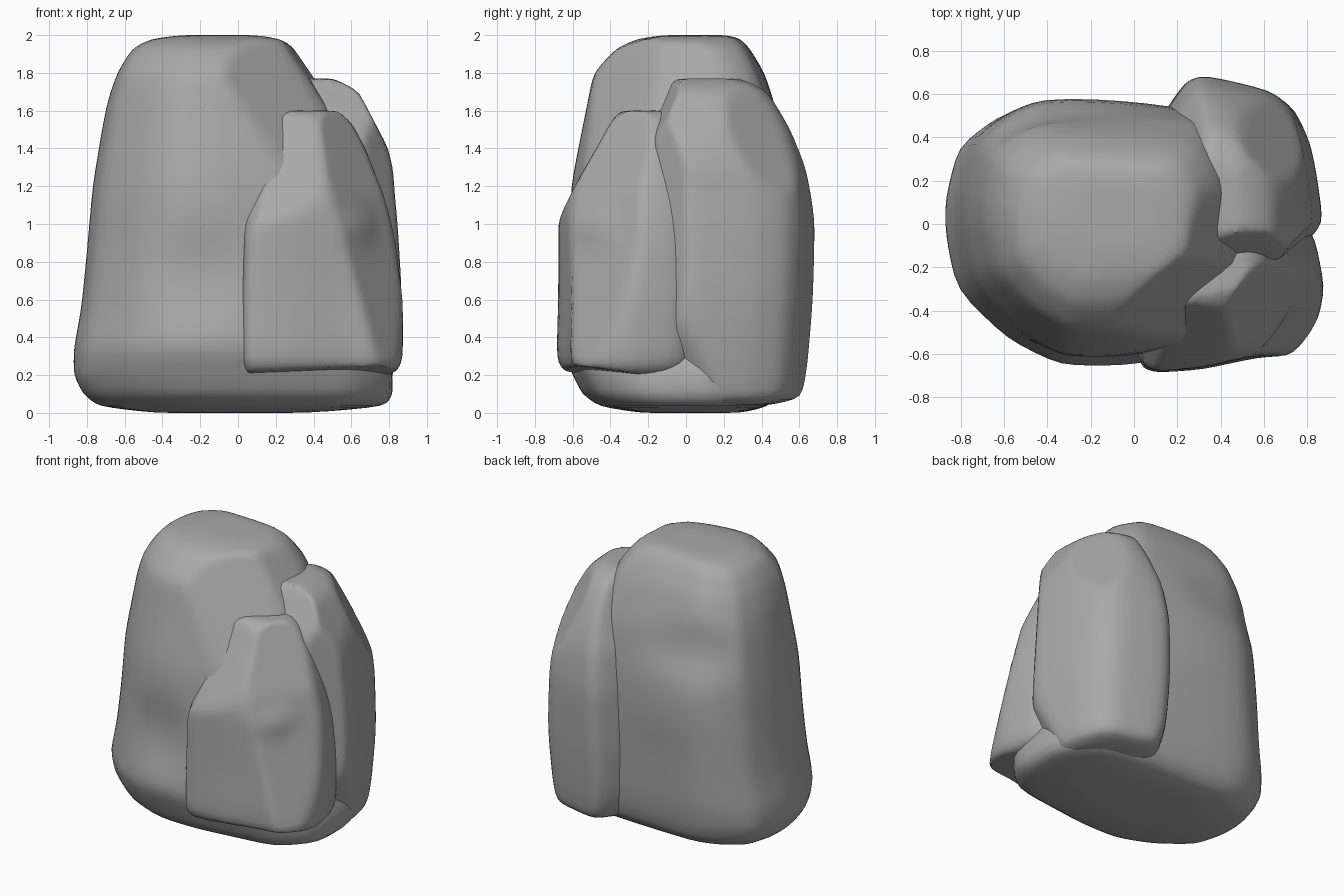
import bpy, bmesh
from mathutils import Vector

cube = bpy.data.objects.get("Cube")
if cube:
    bpy.data.objects.remove(cube, do_unlink=True)

stone = bpy.data.materials.new("grey stone")
stone.use_nodes = True
stone.diffuse_color = (0.4, 0.4, 0.4, 1)
stone.node_tree.nodes["Principled BSDF"].inputs["Base Color"].default_value = (0.4, 0.4, 0.4, 1)


def loft(name, outline, levels, cuts=(), dents=()):
    """Stretch one plan outline into a box (x0, x1, y0, y1) per level, then chisel it."""
    bm = bmesh.new()
    rings = []
    for z, x0, x1, y0, y1 in levels:
        rings.append([bm.verts.new((x0 + (x1 - x0) * (u + 1) / 2,
                                    y0 + (y1 - y0) * (v + 1) / 2, z)) for u, v in outline])
    n = len(outline)
    for low, high in zip(rings, rings[1:]):
        for i in range(n):
            j = (i + 1) % n
            bm.faces.new((low[i], low[j], high[j], high[i]))
    # Close the ends with a fan round a middle vertex
    for ring in (rings[0], rings[-1]):
        mid = bm.verts.new(sum((v.co for v in ring), Vector()) / n)
        for i in range(n):
            bm.faces.new((ring[i], ring[(i + 1) % n], mid))
    bmesh.ops.recalc_face_normals(bm, faces=bm.faces)
    bmesh.ops.subdivide_edges(bm, edges=bm.edges, cuts=3, use_grid_fill=True)

    def soften(times, factor=0.5):
        for _ in range(times):
            bmesh.ops.smooth_vert(bm, verts=bm.verts, factor=factor,
                                  use_axis_x=True, use_axis_y=True, use_axis_z=True)

    soften(3)
    # Flat chiselled facets: push everything outside a plane back onto it
    for point, normal in cuts:
        direction = Vector(normal).normalized()
        for v in bm.verts:
            v.co -= direction * max(0, (v.co - Vector(point)).dot(direction))
    # Shallow hollows and swellings
    for centre, radius, push in dents:
        for v in bm.verts:
            d = v.co - Vector(centre)
            fall = max(0, 1 - sum((d[k] / radius[k]) ** 2 for k in range(3)))
            v.co += Vector(push) * fall ** 2
    soften(1)
    mesh = bpy.data.meshes.new(name)
    bm.to_mesh(mesh)
    bm.free()
    mesh.materials.append(stone)
    obj = bpy.data.objects.new(name, mesh)
    bpy.context.collection.objects.link(obj)
    bpy.ops.object.select_all(action="DESELECT")
    obj.select_set(True)
    bpy.context.view_layer.objects.active = obj
    bpy.ops.object.shade_smooth_by_angle(angle=0.7)


# Tall main boulder
loft("main_boulder",
     [(-1, .28), (-1, 0), (-.94, -.42), (-.65, -.8), (-.35, -1), (0, -1), (.3, -.94), (.75, -.85),
      (1, -.4), (1, .4), (.75, .9), (.2, .97), (-.5, 1), (-.72, .9), (-.93, .68)],
     [(0, -.45, .4, -.25, .3), (.035, -.74, .78, -.46, .44), (.1, -.82, .82, -.55, .5),
      (.2, -.87, .82, -.6, .53), (.34, -.87, .76, -.66, .55), (.55, -.83, .7, -.64, .56),
      (.85, -.8, .66, -.62, .57), (1.2, -.77, .6, -.61, .56), (1.5, -.72, .52, -.55, .52),
      (1.65, -.69, .48, -.52, .47), (1.8, -.64, .42, -.49, .42), (1.93, -.56, .32, -.37, .34),
      (1.98, -.46, .22, -.26, .29), (2.0, -.3, .1, -.12, .22)],
     cuts=[((-.13, -.47, 1.88), (.165, -.215, .125)),
           ((-.64, -.44, 1.6), (-.7, -.65, .3)),
           ((-.62, .44, 1.7), (-.6, .6, .3)),
           ((0, .4, 1.8), (.1, .8, .4)),
           ((.34, 0, 1.84), (.75, -.1, .5))],
     dents=[((-.2, -.64, .72), (.35, .4, .35), (0, .04, 0)),
            ((-.45, .54, 1.45), (.5, .3, .25), (.01, -.04, 0)),
            ((-.2, .56, 1.05), (.5, .3, .4), (0, .02, 0))])

# Slab leaning on the back left corner
loft("back_slab",
     [(-1, -1), (.2, -1), (.75, -.95), (.93, -.78), (1, -.5), (.92, 0), (.85, .3), (.68, .64),
      (.4, .84), (-.4, 1), (-.62, .94), (-.95, .5), (-1, -.2)],
     [(.04, .26, .74, 0, .45), (.08, .16, .82, -.16, .62), (.25, .1, .85, -.18, .65),
      (.6, .08, .875, -.18, .68), (1.0, .1, .85, -.18, .69), (1.15, .12, .835, -.18, .67),
      (1.3, .14, .825, -.18, .64), (1.5, .2, .77, -.18, .56), (1.7, .25, .65, -.15, .44),
      (1.77, .3, .51, -.06, .3)],
     cuts=[((.78, .22, 1.43), (.137, .11, .083)),
           ((.77, .1, 1.45), (.8, .0, .42)),
           ((.5, -.1, 1.65), (.2, -.8, .45)),
           ((.84, .15, .22), (.75, -.45, -.35)),
           ((.8, -.06, .8), (.75, -.65, .05))])

# Slab standing against the front left, narrower above its shoulder
loft("front_slab",
     [(-1, -.4), (-.96, -.92), (-.8, -1), (-.3, -.96), (.3, -.8), (.7, -.78), (.93, -.4),
      (1, .1), (.9, .7), (.75, 1), (0, 1), (-1, 1)],
     [(.19, .1, .72, -.54, -.1), (.21, .03, .84, -.64, -.02), (.28, .01, .88, -.69, .03),
      (.6, .01, .88, -.68, .04), (.9, .02, .85, -.68, .04), (1.08, .03, .81, -.68, .03),
      (1.25, .08, .75, -.62, .01), (1.4, .14, .69, -.53, -.02), (1.54, .2, .61, -.43, -.06),
      (1.6, .25, .53, -.34, -.1)],
     cuts=[((.15, -.65, 1.06), (-.05, -.75, .42)),
           ((.58, -.58, .9), (.72, -.55, .2)),
           ((.1, -.6, 1.1), (-.65, -.5, .4)),
           ((.48, -.47, 1.35), (.7, -.55, .4)),
           ((.1, -.5, .2), (.06, -.15, -1))],
     dents=[((.66, -.52, 1.0), (.2, .25, .14), (.02, -.02, 0))])
